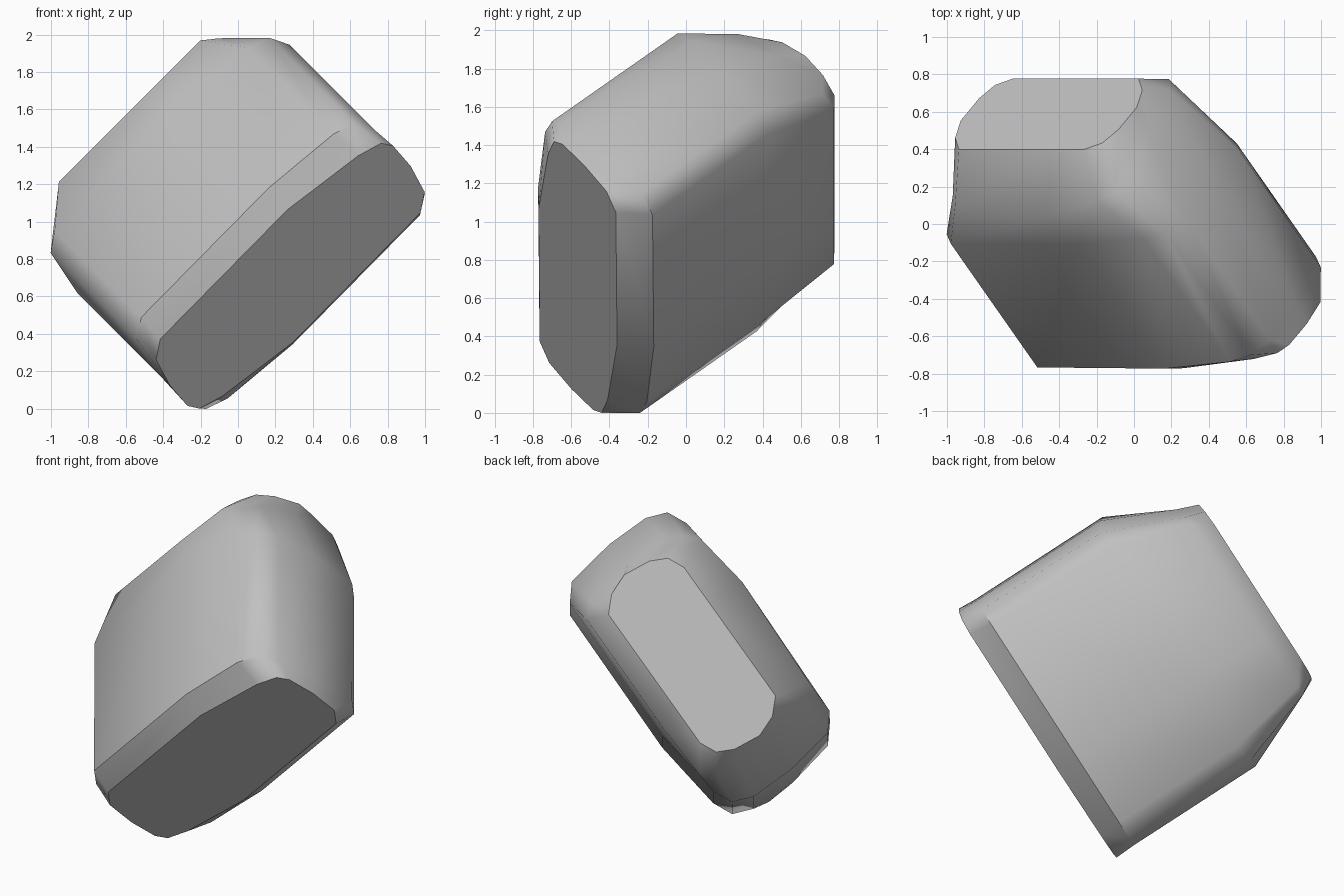
import bpy
import bmesh
from mathutils import Matrix, Vector

if "Cube" in bpy.data.objects:
    bpy.data.objects.remove(bpy.data.objects["Cube"], do_unlink=True)

# Block axes: length, width and thickness directions
H = 0.5 ** 0.5
LENGTH = Vector((-0.5, H, 0.5))
WIDTH = Vector((H, 0, H))
THICK = Vector((0.5, H, -0.5))
frame = Matrix((LENGTH, WIDTH, THICK)).transposed()

# Half cross-sections (width, thickness); the other half is turned 180 degrees
body = [(0.25, -0.455), (0.70, -0.40), (0.82, -0.345), (0.87, -0.22),
        (0.87, 0.05), (0.82, 0.36), (0.72, 0.445)]
low_cap = [(0.24, -0.33), (0.71, -0.25), (0.845, -0.20), (0.88, -0.13),
           (0.87, 0.05), (0.825, 0.24), (0.73, 0.32)]
high_cap = [(0.18, -0.267), (0.46, -0.267), (0.56, -0.22), (0.61, -0.12),
            (0.63, 0.05), (0.58, 0.18), (0.49, 0.267)]

# Rounded shoulder, whole loop (width, thickness, length)
shoulder = [(0.20, -0.555, 0.625), (0.55, -0.50, 0.68), (0.63, -0.43, 0.66),
            (0.68, -0.32, 0.70), (0.68, -0.05, 0.74), (0.62, 0.26, 0.75),
            (0.55, 0.345, 0.75), (-0.25, 0.35, 0.745), (-0.60, 0.335, 0.76),
            (-0.66, 0.25, 0.76), (-0.67, 0.12, 0.76), (-0.66, -0.15, 0.77),
            (-0.60, -0.44, 0.65), (-0.52, -0.53, 0.65)]

bm = bmesh.new()


def ring(half, middle, height):
    """One section loop; height gives the place along the length."""
    loop = half + [(-v, -w) for v, w in half]
    return [bm.verts.new((height(w + middle), v, w + middle)) for v, w in loop]


# Loft: slanted lower cap, chamfer, straight body, rounded shoulder, upper cap
rings = [
    ring(low_cap, -0.12, lambda w: -0.68 - 0.12 * (w + 0.12)),
    ring(body, -0.105, lambda w: -0.56 - 0.06 * (w + 0.12)),
    ring(body, -0.10, lambda w: 0.33 - 0.15 * (w + 0.10)),
    [bm.verts.new((u, v, w)) for v, w, u in shoulder],
    ring(high_cap, -0.04, lambda w: 0.872),
]
for lower, upper in zip(rings, rings[1:]):
    for i in range(len(lower)):
        j = (i + 1) % len(lower)
        bm.faces.new((lower[i], lower[j], upper[j], upper[i]))
bm.faces.new(rings[0])
bm.faces.new(rings[-1])
bmesh.ops.recalc_face_normals(bm, faces=bm.faces[:])

# Smooth body with crisp edges round the caps and the lower chamfer
for face in bm.faces:
    face.smooth = True
for loop in (rings[0], rings[1], rings[-1]):
    for a, b in zip(loop, loop[1:] + loop[:1]):
        edge = bm.edges.get((a, b))
        edge.smooth = edge.calc_face_angle() < 0.5

bm.transform(Matrix.Translation((0, 0, 0.99)) @ frame.to_4x4())
mesh = bpy.data.meshes.new("tilted_block")
bm.to_mesh(mesh)
bm.free()
block = bpy.data.objects.new("tilted_block", mesh)
bpy.context.collection.objects.link(block)

# Plain grey
grey = bpy.data.materials.new("plain grey")
grey.use_nodes = True
colour = (0.53, 0.53, 0.53, 1)
grey.diffuse_color = colour
grey.node_tree.nodes["Principled BSDF"].inputs["Base Color"].default_value = colour
mesh.materials.append(grey)
